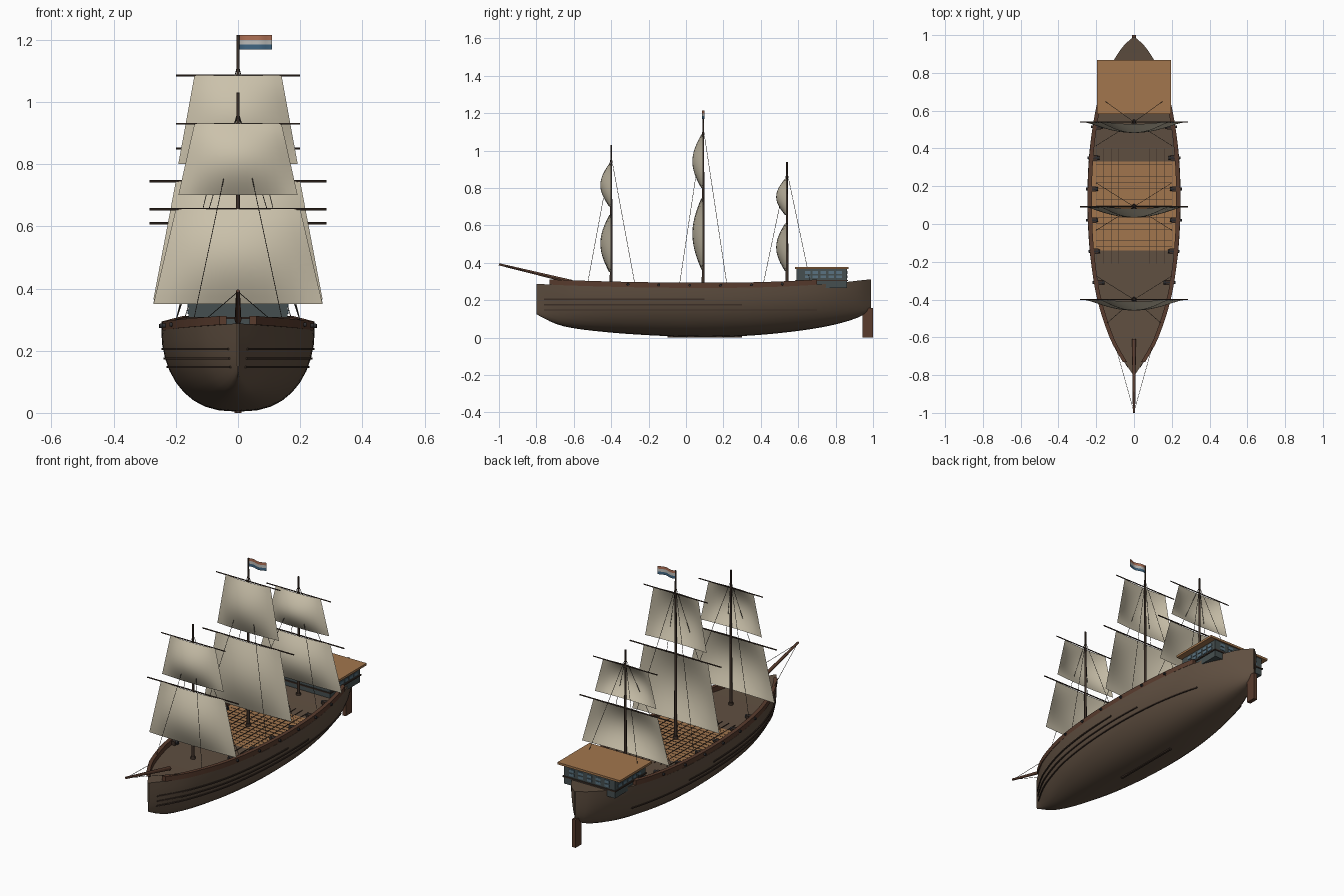
import bpy, bmesh, math
from mathutils import Vector

if "Cube" in bpy.data.objects:
    bpy.data.objects.remove(bpy.data.objects["Cube"])


def mat(name, r, g, b):
    m = bpy.data.materials.new(name)
    m.diffuse_color = (r, g, b, 1)
    m.use_nodes = True
    m.node_tree.nodes["Principled BSDF"].inputs["Base Color"].default_value = m.diffuse_color
    return m


HULL = mat("hull_wood", 0.115, 0.078, 0.052)
DARK = mat("dark_wood", 0.045, 0.028, 0.02)
RED = mat("rail_wood", 0.10, 0.045, 0.027)
TAN = mat("tan_planks", 0.36, 0.18, 0.075)
SAIL = mat("canvas", 0.60, 0.54, 0.41)
WALL = mat("cabin_paint", 0.06, 0.078, 0.08)
GLASS = mat("glass", 0.10, 0.17, 0.22)
IRON = mat("iron", 0.025, 0.025, 0.028)
ROPE = mat("rope", 0.06, 0.05, 0.04)


def mesh(name, verts, faces, m, smooth=None):
    me = bpy.data.meshes.new(name)
    me.from_pydata(verts, [], faces)
    me.materials.append(m)
    ob = bpy.data.objects.new(name, me)
    bpy.context.collection.objects.link(ob)
    bm = bmesh.new()
    bm.from_mesh(me)
    bmesh.ops.remove_doubles(bm, verts=bm.verts, dist=1e-5)
    bmesh.ops.recalc_face_normals(bm, faces=bm.faces)
    bm.to_mesh(me)
    bm.free()
    if smooth:
        bpy.context.view_layer.objects.active = ob
        ob.select_set(True)
        bpy.ops.object.shade_smooth_by_angle(angle=math.radians(smooth))
        ob.select_set(False)
    return ob


def box(name, x0, x1, y0, y1, z0, z1, m):
    v = [(x, y, z) for x in (x0, x1) for y in (y0, y1) for z in (z0, z1)]
    f = [(0, 1, 3, 2), (4, 6, 7, 5), (0, 4, 5, 1), (2, 3, 7, 6), (0, 2, 6, 4), (1, 5, 7, 3)]
    return mesh(name, v, f, m)


def rod(name, a, b, r0, r1, m, n=10):
    a, b = Vector(a), Vector(b)
    q = (b - a).to_track_quat('Z', 'Y')
    v = []
    for p, r in ((a, r0), (b, r1)):
        v += [p + q @ Vector((r * math.cos(t * math.tau / n), r * math.sin(t * math.tau / n), 0)) for t in range(n)]
    f = [(i, (i + 1) % n, n + (i + 1) % n, n + i) for i in range(n)]
    f += [tuple(range(n)), tuple(range(n, 2 * n))]
    return mesh(name, v, f, m, 50)


# Hull stations: y, half width, sheer height, keel height
ST = [(-0.8, 0.004, 0.288, 0.125), (-0.7, 0.07, 0.282, 0.075), (-0.6, 0.125, 0.278, 0.05),
      (-0.4, 0.193, 0.272, 0.027), (-0.2, 0.228, 0.268, 0.013), (0.0, 0.244, 0.266, 0.005),
      (0.2, 0.246, 0.266, 0.005), (0.4, 0.234, 0.269, 0.015), (0.6, 0.203, 0.277, 0.036),
      (0.75, 0.16, 0.287, 0.06), (0.87, 0.105, 0.299, 0.09), (0.95, 0.05, 0.308, 0.122),
      (0.99, 0.004, 0.312, 0.155)]


def station(y):
    k = max(i for i in range(len(ST) - 1) if ST[i][0] <= y + 1e-9 or i == 0)
    a, b = ST[k], ST[k + 1]
    p, n = ST[max(k - 1, 0)], ST[min(k + 2, len(ST) - 1)]
    h = b[0] - a[0]
    t = (y - a[0]) / h
    out = []
    for c in (1, 2, 3):
        m0 = (b[c] - p[c]) / (b[0] - p[0]) * h
        m1 = (n[c] - a[c]) / (n[0] - a[0]) * h
        out.append((2*t**3 - 3*t*t + 1) * a[c] + (t**3 - 2*t*t + t) * m0 + (3*t*t - 2*t**3) * b[c] + (t**3 - t*t) * m1)
    return out


def hull_x(y, z):
    w, zt, zb = station(y)
    s = min(max((zt - z) / (zt - zb), 0), 1)
    return w * math.sqrt(1 - s * s) ** 0.8


# Hull skin with flat deck
N, M = 48, 18
verts, faces = [], []
for i in range(N + 1):
    y = -0.8 + 1.79 * i / N
    w, zt, zb = station(y)
    for j in range(M + 1):
        a = math.pi * j / M
        c = math.cos(a)
        verts.append((math.copysign(abs(c) ** 0.8, c) * w, y, zt - (zt - zb) * math.sin(a)))
R = M + 1
for i in range(N):
    faces += [(i*R + j, i*R + j + 1, (i+1)*R + j + 1, (i+1)*R + j) for j in range(M)]
    faces.append((i*R, (i+1)*R, (i+1)*R + M, i*R + M))
faces += [tuple(range(R)), tuple(range(N*R, N*R + R))]
mesh("hull", verts, faces, HULL, 40)


# Bars that follow the hull side, both sides
def side_bar(name, y0, y1, xf, zf, wid, hgt, m, n=36):
    for s, tag in ((1, "left"), (-1, "right")):
        v, f = [], []
        for i in range(n + 1):
            y = y0 + (y1 - y0) * i / n
            x, z = xf(y), zf(y)
            v += [(s*(x + dx*wid/2), y, z + dz*hgt/2) for dx, dz in ((-1, -1), (1, -1), (1, 1), (-1, 1))]
        for i in range(n):
            f += [(4*i + k, 4*i + (k+1) % 4, 4*i + 4 + (k+1) % 4, 4*i + 4 + k) for k in range(4)]
        f += [(0, 1, 2, 3), tuple(range(4*n, 4*n + 4))]
        mesh(f"{name}_{tag}", v, f, m, 40)


side_bar("bulwark_rail", -0.73, 0.7, lambda y: station(y)[0] * 0.95, lambda y: station(y)[1] + 0.014, 0.022, 0.028, RED)
for k, (z, y0, y1) in enumerate(((0.205, -0.76, 0.1), (0.175, -0.76, 0.3), (0.148, -0.76, 0.7))):
    side_bar(f"wale_{k}", y0, y1, lambda y, z=z: hull_x(y, z) + 0.001, lambda y, z=z: z, 0.008, 0.007, DARK)

# Midship planked deck
v, f = [], []
for i in range(13):
    y = -0.14 + 0.47 * i / 12
    w, zt, _ = station(y)
    v += [(-w * 0.93, y, zt + 0.003), (w * 0.93, y, zt + 0.003)]
    if i:
        f.append((2*i - 2, 2*i - 1, 2*i + 1, 2*i))
mesh("midship_deck", v, f, TAN)
for i in range(9):
    x = -0.16 + 0.04 * i
    box(f"deck_seam_{i}", x - 0.001, x + 0.001, -0.21, 0.40, 0.262, 0.2715, DARK)
for i in range(15):
    y = -0.12 + 0.031 * i
    box(f"deck_joint_{i}", -0.2, 0.2, y - 0.0008, y + 0.0008, 0.264, 0.2705, DARK)

# Cannons
for i, y in enumerate((-0.31, -0.145, 0.02, 0.185, 0.35, 0.515)):
    w, zt, _ = station(y)
    for s, tag in ((1, "left"), (-1, "right")):
        xa, xb = sorted((s * (w - 0.045), s * (w - 0.005)))
        box(f"cannon_carriage_{tag}_{i}", xa, xb, y - 0.014, y + 0.014, zt, zt + 0.022, DARK)
        rod(f"cannon_barrel_{tag}_{i}", (s * (w - 0.055), y, zt + 0.014), (s * (w + 0.008), y, zt + 0.014), 0.010, 0.007, IRON)

# Stern cabin, windows and roof
box("cabin", -0.16, 0.16, 0.59, 0.86, 0.265, 0.366, WALL)
box("cabin_roof", -0.195, 0.195, 0.582, 0.868, 0.366, 0.378, TAN)
box("cabin_sill", -0.165, 0.165, 0.585, 0.865, 0.302, 0.309, DARK)
for r, z in enumerate((0.318, 0.340)):
    for i in range(5):
        y = 0.635 + 0.042 * i
        box(f"side_window_{r}_{i}", -0.163, 0.163, y, y + 0.03, z, z + 0.015, GLASS)
        x = -0.125 + 0.055 * i
        box(f"stern_window_{r}_{i}", x, x + 0.03, 0.85, 0.863, z, z + 0.015, GLASS)

# Rudder, keel and bowsprit
box("rudder", -0.011, 0.011, 0.945, 1.0, 0.0, 0.158, RED)
box("keel", -0.006, 0.006, -0.1, 0.3, 0.0, 0.02, DARK)
rod("bowsprit", (0, -0.61, 0.298), (0, -1.0, 0.392), 0.011, 0.006, RED)


# Billowing square sail
def sail(name, y, zt, zb, wt, wb, n=12):
    v, f = [], []
    for i in range(n + 1):
        for j in range(n + 1):
            t, u = i / n, 2 * j / n - 1
            d = 0.056 * (1 - u * u) * math.sin(math.pi * (0.05 + 0.90 * t)) + 0.002
            v.append((u * (wt + (wb - wt) * t), y - d, zt + (zb - zt) * t))
    for i in range(n):
        f += [(i*(n+1) + j, i*(n+1) + j + 1, (i+1)*(n+1) + j + 1, (i+1)*(n+1) + j) for j in range(n)]
    mesh(name, v, f, SAIL, 60)


# Masts: y, top, lower sail top/bottom, upper sail top/bottom
MASTS = {"fore": (-0.4, 1.03, 0.655, 0.35, 0.93, 0.70),
         "main": (0.092, 1.215, 0.745, 0.365, 1.085, 0.80),
         "mizzen": (0.54, 0.94, 0.61, 0.355, 0.85, 0.655)}
for name, (y, top, l1, l0, u1, u0) in MASTS.items():
    rod(f"{name}_mast", (0, y, 0.25), (0, y, top), 0.0085, 0.0045, DARK)
    rod(f"{name}_mast_collar", (0, y, 0.265), (0, y, 0.285), 0.014, 0.012, DARK)
    rod(f"{name}_lower_yard", (-0.285, y, l1), (0.285, y, l1), 0.0035, 0.0035, DARK)
    rod(f"{name}_upper_yard", (-0.2, y, u1), (0.2, y, u1), 0.003, 0.003, DARK)
    sail(f"{name}_lower_sail", y, l1, l0, 0.2, 0.272)
    sail(f"{name}_upper_sail", y, u1, u0, 0.14, 0.192)
    for s in (-1, 1):
        for dy in (-0.125, 0.125):
            foot = (s * min(0.2, station(y + dy)[0] * 0.93), y + dy, 0.295)
            rod(f"{name}_shroud", (0, y, u1 + 0.04), foot, 0.0012, 0.0012, ROPE, 5)

# Bowsprit stays
for s in (-1, 1):
    rod("bowsprit_stay", (0, -0.995, 0.39), (s * 0.105, -0.62, 0.30), 0.0012, 0.0012, ROPE, 5)

# Striped flag
for k, (nm, col) in enumerate((("red", (0.42, 0.16, 0.09)), ("white", (0.5, 0.5, 0.48)), ("blue", (0.05, 0.13, 0.22)))):
    z1 = 1.215 - 0.0155 * k
    v, f = [], []
    for i in range(11):
        x = 0.11 * i / 10
        yy = 0.092 + 0.006 * math.sin(x * 70)
        v += [(x, yy, z1), (x, yy, z1 - 0.0155)]
        if i:
            f.append((2*i - 2, 2*i - 1, 2*i + 1, 2*i))
    mesh(f"flag_stripe_{nm}", v, f, mat(f"flag_{nm}", *col), 60)
